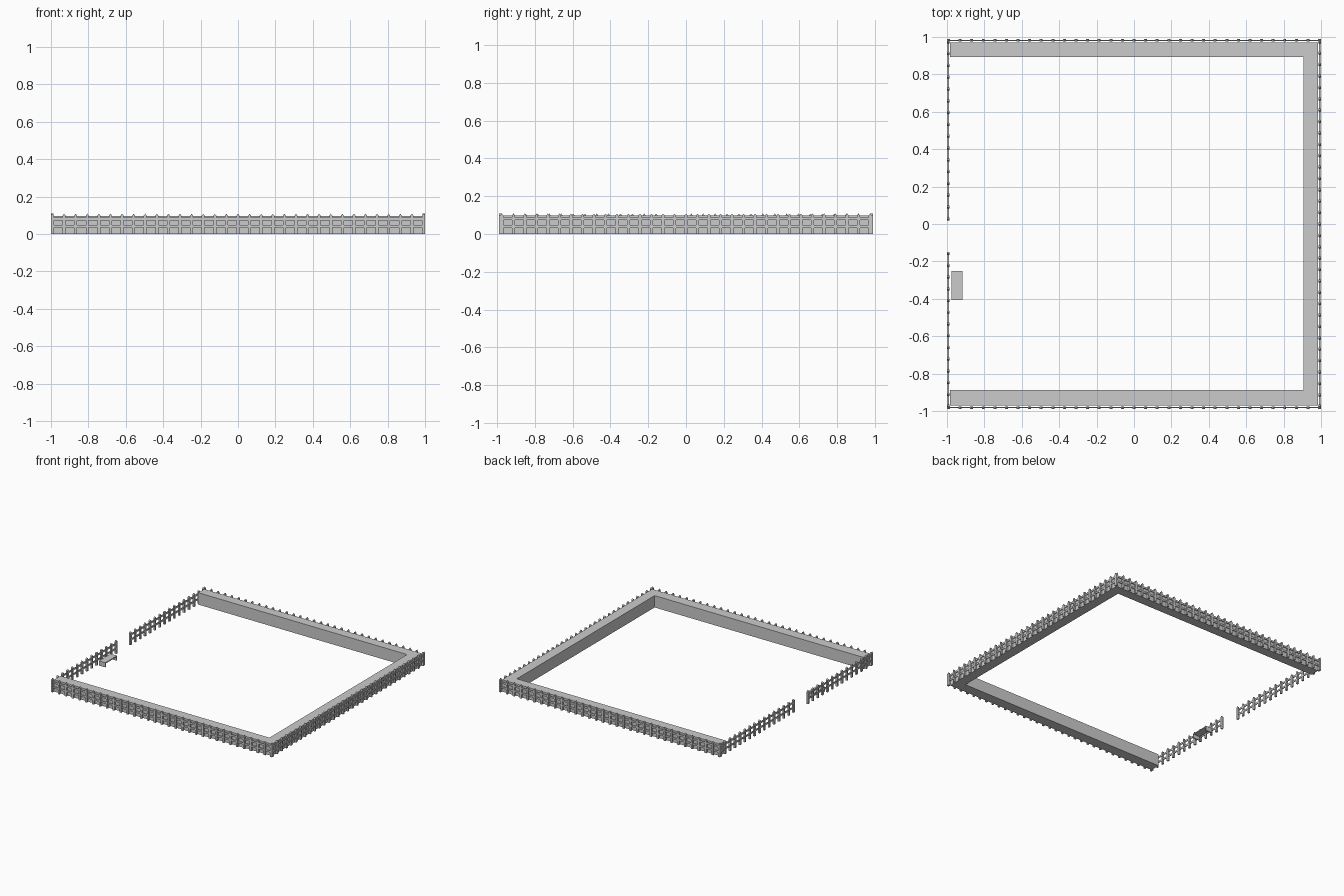
import bpy, bmesh
from mathutils import Matrix, Vector

cube = bpy.data.objects.get("Cube")
if cube:
    bpy.data.objects.remove(cube, do_unlink=True)

GREY = (0.6, 0.6, 0.6, 1)
mat = bpy.data.materials.new("plain grey")
mat.use_nodes = True
mat.diffuse_color = GREY
mat.node_tree.nodes["Principled BSDF"].inputs["Base Color"].default_value = GREY


def box(bm, lo, hi):
    lo, hi = Vector(lo), Vector(hi)
    size = Matrix.Diagonal((*(hi - lo), 1))
    bmesh.ops.create_cube(bm, size=1, matrix=Matrix.Translation((lo + hi) / 2) @ size)


def prism(bm, outline, offset):
    face = bm.faces.new([bm.verts.new(p) for p in outline])
    moved = bmesh.ops.extrude_face_region(bm, geom=[face])["geom"]
    bmesh.ops.translate(bm, vec=offset, verts=[v for v in moved if isinstance(v, bmesh.types.BMVert)])


def finish(bm, name):
    bmesh.ops.recalc_face_normals(bm, faces=bm.faces)
    mesh = bpy.data.meshes.new(name)
    bm.to_mesh(mesh)
    bm.free()
    mesh.materials.append(mat)
    obj = bpy.data.objects.new(name, mesh)
    bpy.context.collection.objects.link(obj)
    return obj


# Fence run along local x, with pointed pickets on both rails
def fence(name, start, end, count):
    start, end = Vector(start), Vector(end)
    run = end - start
    length, w, d = run.length, 0.008, 0.007
    bm = bmesh.new()
    for z in (0.04, 0.08):
        box(bm, (0, -0.003, z - 0.007), (length, 0.003, z + 0.007))
    for i in range(count):
        x = w + (length - 2 * w) * i / (count - 1)
        outline = [(x - w, -d, 0), (x + w, -d, 0), (x + w, -d, 0.098),
                   (x, -d, 0.108), (x - w, -d, 0.098)]
        prism(bm, outline, (0, 2 * d, 0))
    obj = finish(bm, name)
    obj.location = start
    obj.rotation_euler.z = run.to_2d().angle_signed(Vector((1, 0)))


E, Y = 0.993, 0.982
fence("front_fence", (-1, -Y, 0), (1, -Y, 0), 33)
fence("back_fence", (-1, Y, 0), (1, Y, 0), 33)
fence("left_fence", (E, -Y, 0), (E, Y, 0), 33)
fence("right_fence_back", (-E, 0.02, 0), (-E, Y, 0), 16)
fence("right_fence_front", (-E, -Y, 0), (-E, -0.15, 0), 14)

# Hedge on three sides
bm = bmesh.new()
hedge = [(-0.985, -0.97), (0.985, -0.97), (0.985, 0.97), (-0.985, 0.97),
         (-0.985, 0.893), (0.905, 0.893), (0.905, -0.887), (-0.985, -0.887)]
prism(bm, [(x, y, 0) for x, y in hedge], (0, 0, 0.097))
finish(bm, "hedge")

# Bench beside the gate
bm = bmesh.new()
box(bm, (-0.975, -0.405, 0.03), (-0.917, -0.252, 0.038))
for y in (-0.405, -0.26):
    box(bm, (-0.975, y, 0), (-0.917, y + 0.008, 0.03))
finish(bm, "bench")
